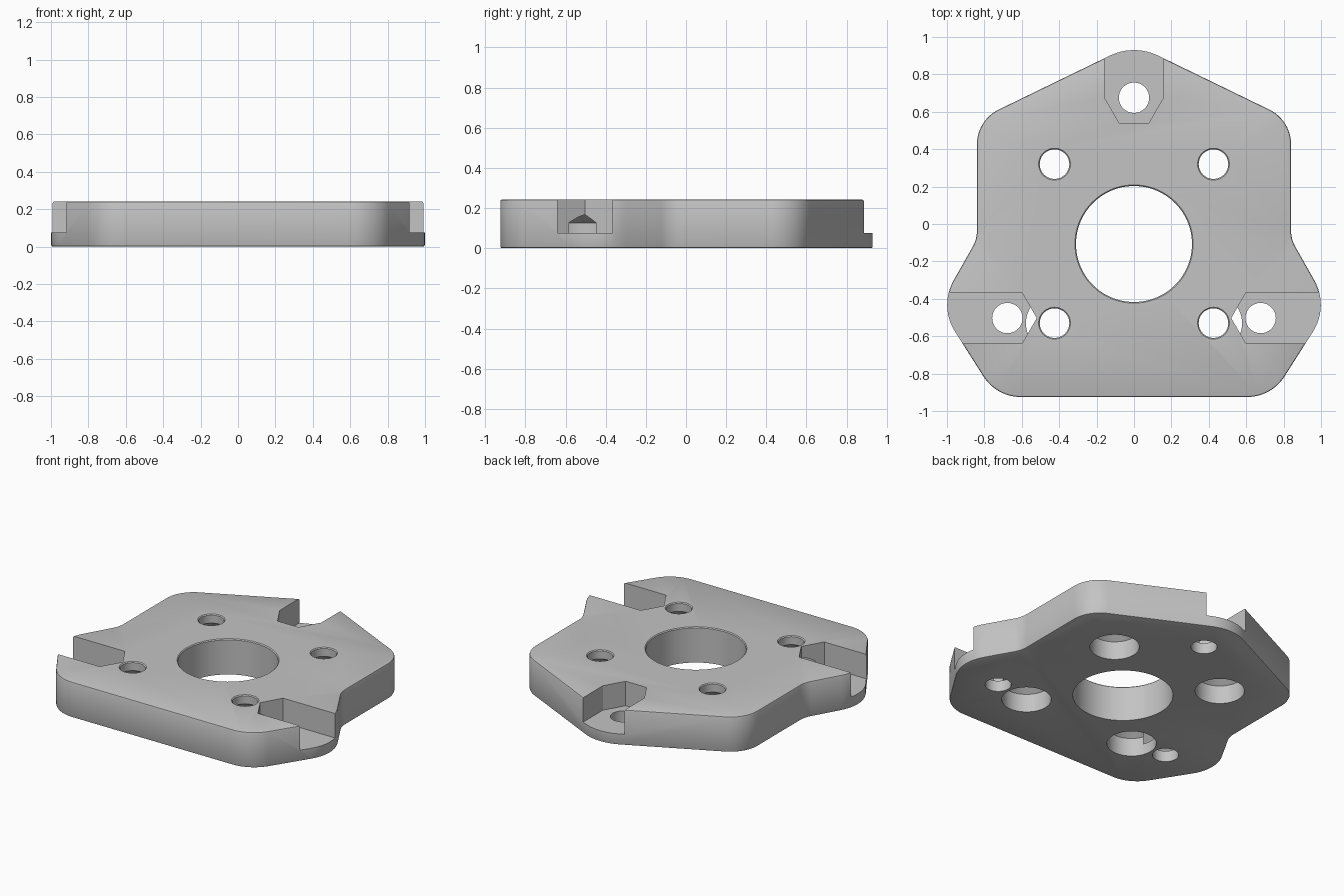
import bpy, bmesh, math
from mathutils import Vector

if "Cube" in bpy.data.objects:
    bpy.data.objects.remove(bpy.data.objects["Cube"])

HEIGHT = 0.242
POCKET_FLOOR = 0.075

grey = bpy.data.materials.new("plain_grey")
grey.use_nodes = True
grey.diffuse_color = (0.55, 0.55, 0.55, 1)
grey.node_tree.nodes["Principled BSDF"].inputs["Base Color"].default_value = (0.55, 0.55, 0.55, 1)


def make_object(name, bm):
    bmesh.ops.recalc_face_normals(bm, faces=bm.faces)
    mesh = bpy.data.meshes.new(name)
    bm.to_mesh(mesh)
    bm.free()
    mesh.materials.append(grey)
    obj = bpy.data.objects.new(name, mesh)
    bpy.context.collection.objects.link(obj)
    return obj


def loft(name, rings):
    """Closed solid through a stack of equal-sized rings."""
    bm = bmesh.new()
    loops = [[bm.verts.new(p) for p in ring] for ring in rings]
    n = len(loops[0])
    for a, b in zip(loops, loops[1:]):
        for i in range(n):
            j = (i + 1) % n
            bm.faces.new((a[i], a[j], b[j], b[i]))
    bm.faces.new(loops[0])
    bm.faces.new(loops[-1])
    return make_object(name, bm)


def prism(name, outline, z0, z1):
    return loft(name, [[(x, y, z) for x, y in outline] for z in (z0, z1)])


def lathe(name, x, y, profile, sides=64):
    angles = [2 * math.pi * i / sides for i in range(sides)]
    return loft(name, [[(x + r * math.cos(a), y + r * math.sin(a), z) for a in angles]
                       for r, z in profile])


def round_corners(corners, steps=12):
    """Replace each (x, y, tangent length) corner by a tangent arc."""
    points = []
    for i, (x, y, t) in enumerate(corners):
        p = Vector((x, y))
        u = (Vector(corners[i - 1][:2]) - p).normalized()
        v = (Vector(corners[(i + 1) % len(corners)][:2]) - p).normalized()
        half = math.acos(u.dot(v)) / 2
        centre = p + (u + v).normalized() * t / math.cos(half)
        a, b = p + u * t - centre, p + v * t - centre
        w = math.pi - 2 * half
        for k in range(steps + 1):
            f = k / steps
            q = centre + (a * math.sin((1 - f) * w) + b * math.sin(f * w)) / math.sin(w)
            points.append((q.x, q.y))
    return points


def apply_modifier(obj, mod):
    bpy.context.view_layer.objects.active = obj
    bpy.ops.object.modifier_apply(modifier=mod.name)


def cut(obj, cutter):
    mod = obj.modifiers.new("cut", 'BOOLEAN')
    mod.operation = 'DIFFERENCE'
    mod.solver = 'EXACT'
    mod.object = cutter
    apply_modifier(obj, mod)
    bpy.data.objects.remove(cutter)


# Plate: mirrored outline with rounded corners and softened rims
right_side = [(0.84, 0.555, 0.13), (0.84, -0.082, 0.045),
              (1.043, -0.44, 0.16), (0.735, -0.925, 0.13)]
outline = [(0, 0.963, 0.145)] + right_side + [(-x, y, t) for x, y, t in reversed(right_side)]
plate = prism("mounting_plate", round_corners(outline), 0, HEIGHT)
bevel = plate.modifiers.new("rim", 'BEVEL')
bevel.width = 0.009
bevel.segments = 2
bevel.limit_method = 'ANGLE'
bevel.angle_limit = math.radians(60)
apply_modifier(plate, bevel)

# Centre bore with a chamfered top rim
rim = HEIGHT - 0.006
cut(plate, lathe("bore_cutter", 0, -0.107,
                 [(0.31, -0.1), (0.31, rim), (0.33, rim + 0.02)], 96))

# Four screw holes, counterbored from below with a conical seat
for x in (-0.425, 0.425):
    for y in (0.32, -0.53):
        cut(plate, lathe("screw_cutter", x, y,
                         [(0.153, -0.1), (0.153, 0.125), (0.079, 0.182),
                          (0.079, rim), (0.099, rim + 0.02)]))

# Three hexagonal nut slots open to the edge, each with a through hole
for x, y, turn, tip in ((0, 0.675, 90, 30), (0.677, -0.503, 0, 0), (-0.677, -0.503, 180, 0)):
    radius = 0.157
    hexagon = [Vector((radius * math.cos(math.radians(60 * k)),
                       radius * math.sin(math.radians(60 * k)))) for k in range(6)]
    if tip:  # the back slot has a flat inner end
        shape = [(radius, 0.6), (radius, 0), tuple(hexagon[5]),
                 tuple(hexagon[4]), (-radius, 0), (-radius, 0.6)]
        shape = [(x + px, y + py) for px, py in shape]
    else:    # the side slots have a pointed inner end
        side = math.copysign(1, x)
        shape = [(0.6, hexagon[1].y), tuple(hexagon[2]), tuple(hexagon[3]),
                 tuple(hexagon[4]), (0.6, hexagon[5].y)]
        shape = [(x + side * px, y + py) for px, py in shape]
    cut(plate, prism("slot_cutter", shape, POCKET_FLOOR, 0.5))
    cut(plate, lathe("bolt_cutter", x, y, [(0.081, -0.1), (0.081, 0.4)]))

# Smooth the curved walls, keep the edges crisp
bpy.ops.object.select_all(action='DESELECT')
plate.select_set(True)
bpy.context.view_layer.objects.active = plate
bpy.ops.object.shade_smooth_by_angle(angle=math.radians(25))
